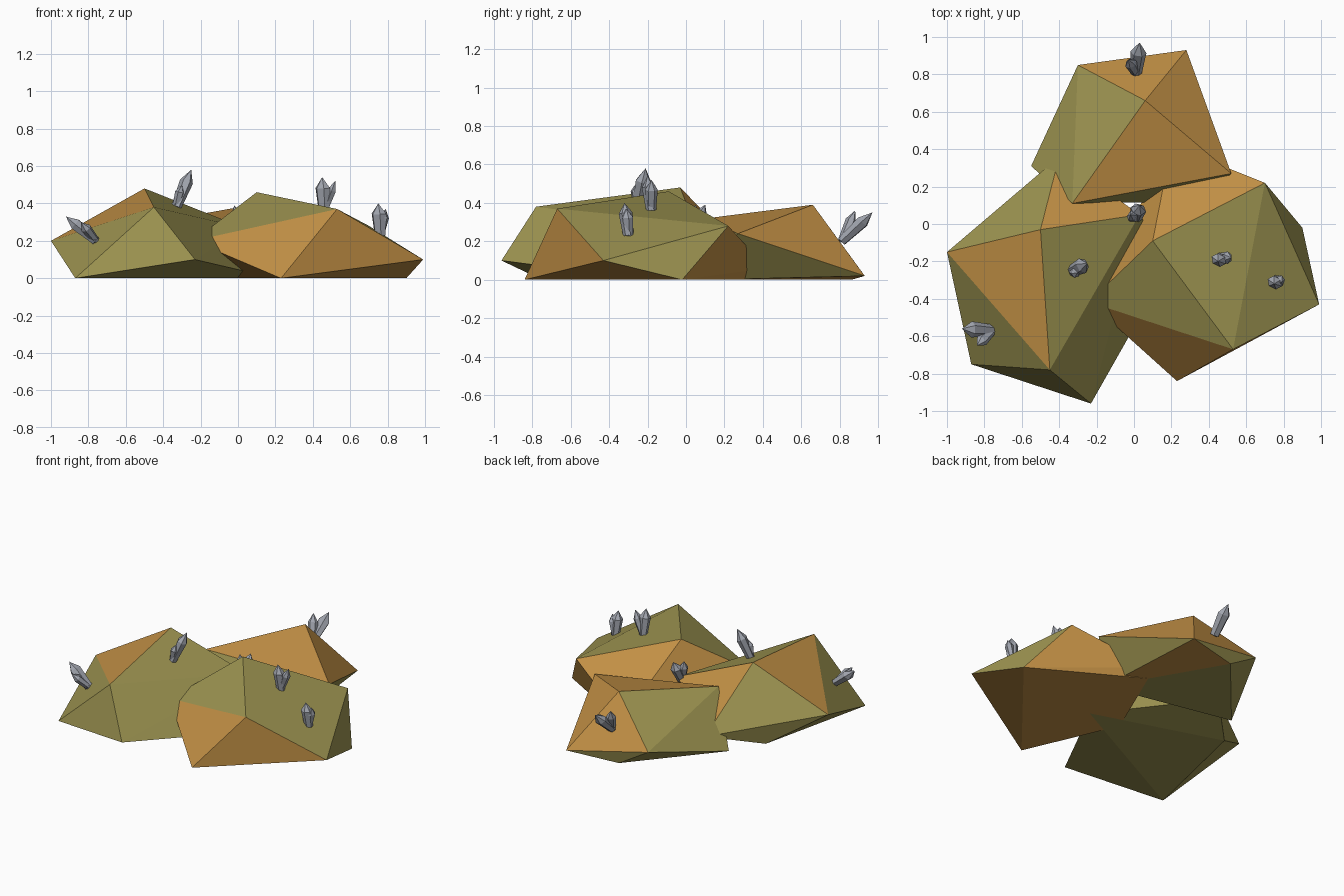
import bpy, bmesh, math
from mathutils import Vector

cube = bpy.data.objects.get("Cube")
if cube:
    bpy.data.objects.remove(cube)


def material(name, r, g, b):
    m = bpy.data.materials.new(name)
    m.use_nodes = True
    m.diffuse_color = (r, g, b, 1)
    bsdf = next(n for n in m.node_tree.nodes if n.type == 'BSDF_PRINCIPLED')
    bsdf.inputs["Base Color"].default_value = (r, g, b, 1)
    bsdf.inputs["Roughness"].default_value = 0.9
    return m


OLIVE = material("olive stone", 0.33, 0.29, 0.08)
TAN = material("tan stone", 0.54, 0.28, 0.06)
GREY = material("grey crystal", 0.36, 0.38, 0.43)


def finish(name, bm, mats):
    bmesh.ops.recalc_face_normals(bm, faces=bm.faces)
    me = bpy.data.meshes.new(name)
    bm.to_mesh(me)
    bm.free()
    for m in mats:
        me.materials.append(m)
    ob = bpy.data.objects.new(name, me)
    bpy.context.collection.objects.link(ob)
    return ob


def rock(name, corners, tan_groups):
    """Faceted boulder: hull of named corners, tan where a face fits a group."""
    bm = bmesh.new()
    label = {bm.verts.new(p): k for k, p in corners.items()}
    bmesh.ops.convex_hull(bm, input=list(bm.verts))
    groups = [set(g.split()) for g in tan_groups]
    for f in bm.faces:
        keys = {label[v] for v in f.verts}
        f.material_index = int(any(keys <= g for g in groups))
    return finish(name, bm, (OLIVE, TAN))


# Boulder on the -x side
rock("right_boulder", dict(
    apex=(-.5, -.03, .48), side=(-1, -.15, .2), corner=(-.87, -.75, 0),
    tip=(-.23, -.96, .1), brow=(-.45, -.78, .38), inner=(.03, .05, .27),
    back=(-.4, .36, .08), foot=(.2, -.2, 0), heel=(-.68, .085, 0)),
    ["apex side brow", "apex inner back"])

# Boulder on the +x side
rock("left_boulder", dict(
    apex=(.1, -.09, .46), shoulder=(.7, .22, .28), side=(.99, -.43, .1),
    brow=(.53, -.67, .37), tip=(.23, -.84, 0), heel=(.9, -.02, 0),
    inner=(-.24, -.417, .2), back=(.2, .42, .06), foot=(-.05, -.2, 0),
    rear=(.2, .38, 0)),
    ["apex shoulder back", "apex back inner", "inner brow tip",
     "brow tip side", "shoulder heel back rear", "side heel tip",
     "heel tip foot rear", "inner tip foot"])

# Boulder at the back
rock("back_boulder", dict(
    apex=(.06, .66, .39), tip=(.28, .93, .02), side=(.52, .27, .24),
    corner=(-.3, .85, .13), heel=(-.55, .31, 0), brow=(-.33, .11, .32),
    rear=(-.08, .86, 0), foot=(.35, .12, 0)),
    ["apex tip side", "apex side brow", "apex tip corner", "tip rear foot"])


def crystal(bm, base, tip, radius, sides=6):
    """Pointed prism that widens a little before its tip."""
    base, tip = Vector(base), Vector(tip)
    axis = tip - base
    turn = axis.to_track_quat('Z', 'Y')
    rings = []
    for along, wide in ((0, .75), (.68, 1)):
        ring = []
        for i in range(sides):
            a = math.tau * i / sides
            off = Vector((math.cos(a) * wide, math.sin(a) * wide * .8, 0))
            ring.append(bm.verts.new(base + axis * along + turn @ off * radius))
        rings.append(ring)
    low, high = rings
    end = bm.verts.new(tip)
    bm.faces.new(low)
    for i in range(sides):
        j = (i + 1) % sides
        bm.faces.new((low[i], low[j], high[j], high[i]))
        bm.faces.new((high[i], high[j], end))


def cluster(name, base, *tips):
    bm = bmesh.new()
    for k, tip in enumerate(tips):
        crystal(bm, base, tip, .043 if k == 0 else .033)
    finish(name, bm, (GREY,))


# Crystal clusters
cluster("right_side_crystals", (-.76, -.57, .2), (-.92, -.56, .33), (-.84, -.65, .3))
cluster("right_top_crystals", (-.33, -.25, .38), (-.25, -.21, .58), (-.3, -.26, .5))
cluster("left_top_crystals", (.46, -.18, .36), (.45, -.2, .54), (.52, -.18, .52))
cluster("left_side_crystals", (.76, -.3, .23), (.75, -.32, .4), (.79, -.31, .37))
cluster("back_crystals", (.01, .81, .2), (.03, .97, .35), (-.03, .88, .36))
cluster("middle_crystals", (.01, .03, .24), (.03, .1, .39), (-.02, .05, .39))
